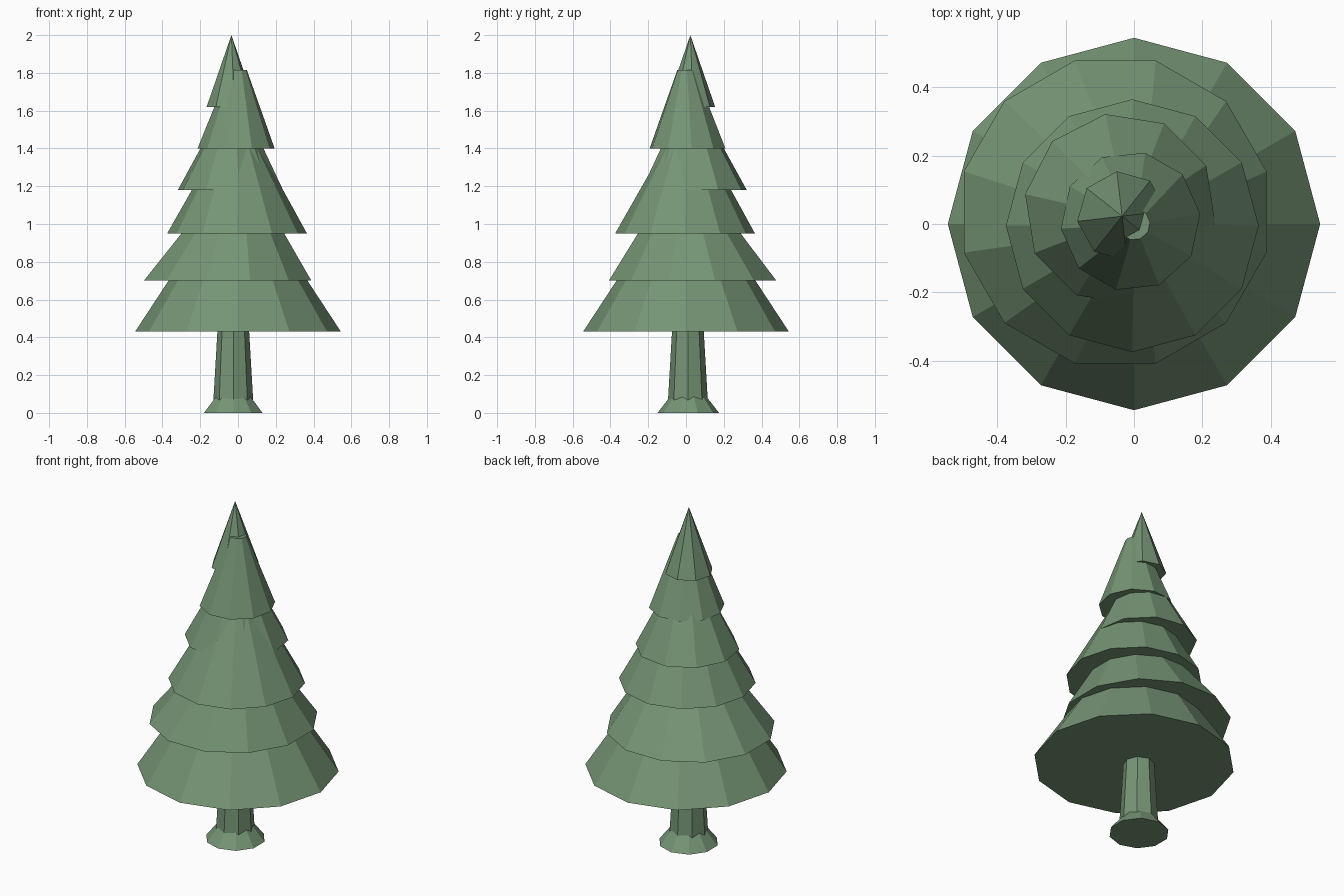
import bpy, bmesh
from math import cos, sin, radians, tau

if "Cube" in bpy.data.objects:
    bpy.data.objects.remove(bpy.data.objects["Cube"])

green = bpy.data.materials.new("pine_green")
green.diffuse_color = (0.18, 0.30, 0.18, 1)
green.use_nodes = True
green.node_tree.nodes["Principled BSDF"].inputs["Base Color"].default_value = green.diffuse_color


def frustum(name, sides, phase, base, top):
    """Closed flat-faced cone; base and top are (x, y, z, radius)."""
    bm = bmesh.new()

    def ring(x, y, z, r):
        angles = [radians(phase) + tau * i / sides for i in range(sides)]
        return [bm.verts.new((x + r * cos(a), y + r * sin(a), z)) for a in angles]

    low = ring(*base)
    bm.faces.new(low[::-1])
    if top[3] == 0:
        high = [bm.verts.new(top[:3])]
    else:
        high = ring(*top)
        bm.faces.new(high)
    for i in range(sides):
        j = (i + 1) % sides
        if len(high) == 1:
            bm.faces.new((low[i], low[j], high[0]))
        else:
            bm.faces.new((low[i], low[j], high[j], high[i]))
    mesh = bpy.data.meshes.new(name)
    bm.to_mesh(mesh)
    bm.free()
    mesh.materials.append(green)
    bpy.context.collection.objects.link(bpy.data.objects.new(name, mesh))


# Trunk and its flared foot
frustum("trunk", 8, 90, (-0.025, 0.01, 0.02, 0.108), (-0.025, 0.01, 0.50, 0.080))
frustum("trunk_flare", 10, 90, (-0.025, 0.012, 0, 0.163), (-0.025, 0.012, 0.10, 0.085))

# Foliage tiers, bottom to top: sides, phase, base, top
tiers = [
    (12, 0, (0, 0, 0.43, 0.545), (0, 0, 1.07, 0.125)),
    (12, 15, (-0.055, 0.035, 0.70, 0.459), (0, 0, 1.20, 0.104)),
    (12, 0, (-0.005, -0.005, 0.95, 0.370), (0, 0, 1.46, 0.085)),
    (10, 27, (-0.040, 0.043, 1.18, 0.282), (-0.025, 0.025, 1.60, 0.066)),
    (10, 6, (-0.010, 0.008, 1.40, 0.205), (0, 0, 1.815, 0.047)),
    (8, 6.6, (-0.035, 0.023, 1.62, 0.132), (-0.035, 0.023, 2.0, 0)),
]
for n, tier in enumerate(tiers, 1):
    frustum(f"foliage_tier_{n}", *tier)
